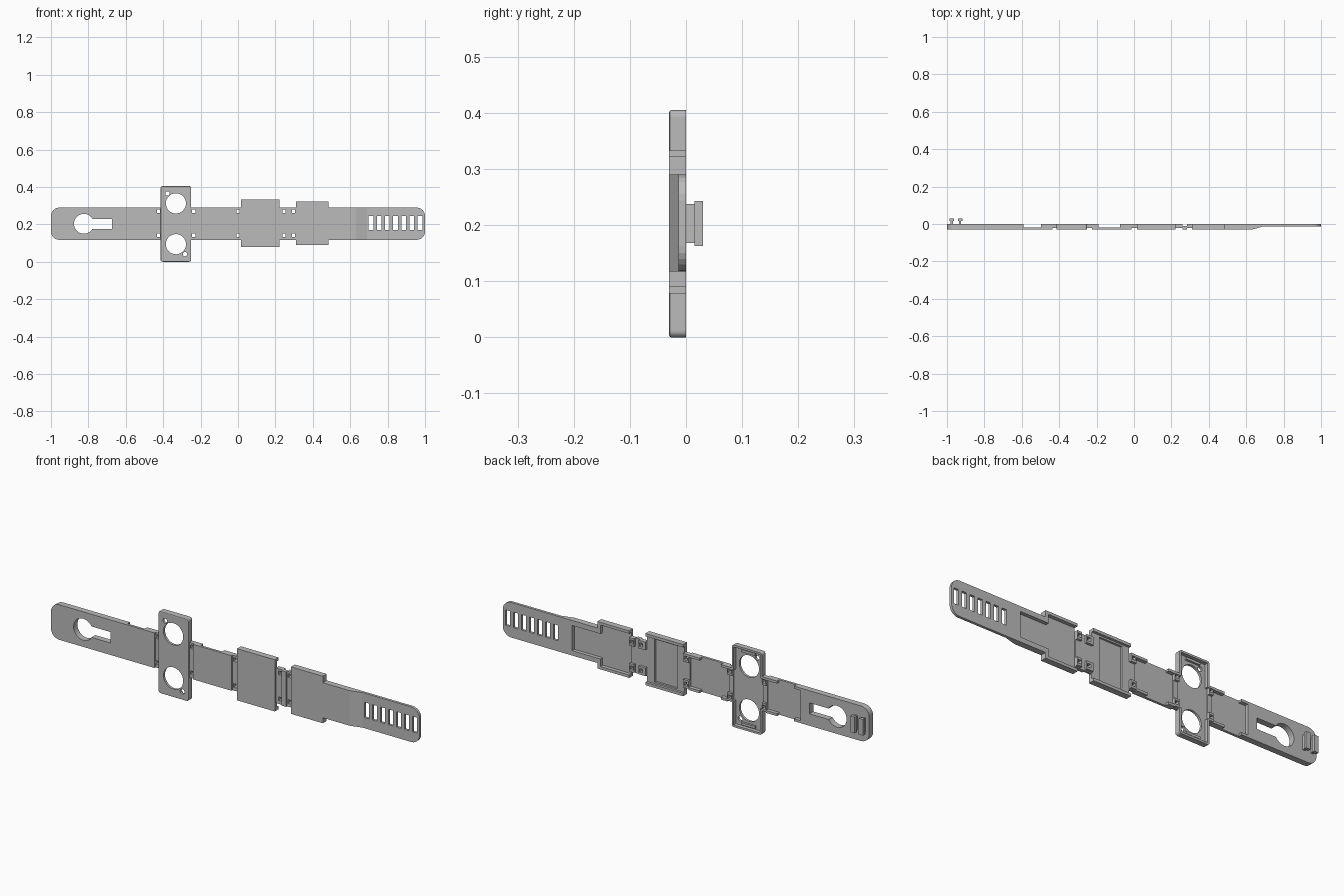
import bpy, bmesh, math

cube = bpy.data.objects.get("Cube")
if cube:
    bpy.data.objects.remove(cube, do_unlink=True)

grey = bpy.data.materials.new("matte_grey")
grey.use_nodes = True
grey.diffuse_color = (0.5, 0.5, 0.5, 1)
grey.node_tree.nodes["Principled BSDF"].inputs["Base Color"].default_value = (0.5, 0.5, 0.5, 1)

MID = 0.203             # height of the strap centre line
LOW, HIGH = 0.117, 0.29  # strap edges
FRONT, FLOOR = -0.03, -0.018


def prism(name, outline, y0=FRONT, y1=0.0, bevel=0.0):
    """Extrude an x-z outline from y0 (front) to y1 (back)."""
    bm = bmesh.new()
    front = [bm.verts.new((x, y0, z)) for x, z in outline]
    back = [bm.verts.new((x, y1, z)) for x, z in outline]
    face = bm.faces.new(front)
    bm.faces.new(back[::-1])
    n = len(outline)
    for i in range(n):
        j = (i + 1) % n
        bm.faces.new((front[i], back[i], back[j], front[j]))
    bmesh.ops.recalc_face_normals(bm, faces=bm.faces)
    if bevel:
        bmesh.ops.bevel(bm, geom=list(face.edges), offset=bevel, segments=2,
                        profile=0.5, affect='EDGES')
    mesh = bpy.data.meshes.new(name)
    bm.to_mesh(mesh)
    bm.free()
    mesh.materials.append(grey)
    ob = bpy.data.objects.new(name, mesh)
    bpy.context.collection.objects.link(ob)
    return ob


def rect(x0, x1, z0, z1, left=0.0, right=0.0):
    """Rectangle outline with rounded left and right corners."""
    pts = []
    for x, z, r, a in ((x0 + left, z0 + left, left, 180), (x1 - right, z0 + right, right, 270),
                       (x1 - right, z1 - right, right, 0), (x0 + left, z1 - left, left, 90)):
        steps = range(0, 91, 15) if r else [0]
        pts += [(x + r * math.cos(math.radians(a + s)), z + r * math.sin(math.radians(a + s)))
                for s in steps]
    return pts


def circle(x, z, r, n=32):
    return [(x + r * math.cos(i * math.tau / n), z + r * math.sin(i * math.tau / n))
            for i in range(n)]


def cut(ob, outline, y0=-0.1, y1=0.1):
    """Subtract an extruded outline from a part."""
    cutter = prism("cutter", outline, y0, y1)
    cutter.hide_render = True
    mod = ob.modifiers.new("cut", 'BOOLEAN')
    mod.operation, mod.solver, mod.object = 'DIFFERENCE', 'EXACT', cutter
    deps = bpy.context.evaluated_depsgraph_get()
    old = ob.data
    ob.data = bpy.data.meshes.new_from_object(ob.evaluated_get(deps))
    ob.modifiers.clear()
    bpy.data.meshes.remove(old)
    bpy.data.objects.remove(cutter, do_unlink=True)


# Buckle end with keyhole
buckle = prism("buckle_end", rect(-1, -0.625, LOW, HIGH, left=0.045))
cut(buckle, circle(-0.824, MID, 0.053))
cut(buckle, rect(-0.80, -0.674, MID - 0.027, MID + 0.027))

# T-shaped fastening prongs
for i, x in enumerate((-0.975, -0.93)):
    prism(f"prong_stem_{i}", rect(x - 0.006, x + 0.006, 0.168, 0.238), -0.002, 0.016)
    prism(f"prong_head_{i}", rect(x - 0.012, x + 0.012, 0.163, 0.243), 0.015, 0.03)

# Thin strap segments, with short lips along both edges
for name, x0, x1 in (("outer", -0.625, -0.436), ("inner", -0.225, -0.014)):
    prism(f"{name}_segment", rect(x0, x1, LOW, HIGH), FRONT, FLOOR)
    for i, (a, b) in enumerate(((x0, x0 + 0.035), (x1 - 0.06, x1))):
        for side, z in (("lower", LOW), ("upper", HIGH - 0.012)):
            prism(f"{name}_{side}_lip_{i}", rect(a, b, z, z + 0.012), FLOOR, 0)

# Recessed connectors with a pair of anchor blocks and square eyelets
for i, (x0, x1, hole) in enumerate(((-0.436, -0.414, -0.425), (-0.25, -0.225, -0.236),
                                    (-0.014, 0.016, 0.0), (0.222, 0.259, 0.246),
                                    (0.284, 0.31, 0.297))):
    link = prism(f"connector_{i}", rect(x0, x1, LOW, HIGH), -0.022, -0.012)
    for z in (0.142, 0.27):
        block = prism(f"anchor_block_{i}", rect(x0, x1, z - 0.02, z + 0.02), -0.022, 0)
        eyelet = rect(hole - 0.009, hole + 0.009, z - 0.009, z + 0.009)
        cut(block, eyelet)
        cut(link, eyelet)
prism("connector_bridge", rect(0.259, 0.284, LOW, HIGH), FRONT, -0.012)

# Cross plate: hollow back, two round openings and two pin holes
cross = prism("cross_plate", rect(-0.414, -0.25, 0, 0.405, 0.012, 0.012), bevel=0.004)
cut(cross, rect(-0.404, -0.26, 0.01, 0.395), FLOOR, 0.1)
cut(cross, rect(-0.5, -0.2, LOW + 0.01, HIGH - 0.01), FLOOR, 0.1)
for s in (-1, 1):
    cut(cross, circle(-0.332, MID + s * 0.109, 0.054))
    cut(cross, circle(-0.33 - s * 0.047, MID + s * 0.162, 0.012, 16))
    z = MID + s * 0.18
    prism("cross_ledge", rect(-0.37, -0.295, z - 0.006, z + 0.006), FLOOR, -0.008)

# Large box, open at the back with a nested tray
large = prism("large_box", rect(0.016, 0.222, 0.078, 0.333))
cut(large, rect(-0.1, 0.3, 0.092, 0.319), -0.012, 0.1)
cut(large, rect(0.055, 0.18, 0.1, 0.311), -0.022, 0.1)

# Small box, open at the back
small = prism("small_box", rect(0.31, 0.484, 0.09, 0.322))
cut(small, rect(0.28, 0.468, 0.104, 0.308), FLOOR, 0.1)
cut(small, rect(0.46, 0.6, MID - 0.062, MID + 0.062), FLOOR, 0.1)

# Solid strap behind the small box, with a shallow pocket in its back
pocket = prism("pocket_segment", rect(0.484, 0.63, LOW, HIGH))
cut(pocket, rect(0.4, 0.622, MID - 0.062, MID + 0.062), FLOOR, 0.1)

# Thin slotted tail, with a ramp leading down to it
tail = prism("slotted_tail", rect(0.63, 1, LOW, HIGH, right=0.045), -0.013, 0)
for i in range(7):
    x = 0.711 + i * 0.0437
    cut(tail, rect(x - 0.0125, x + 0.0125, 0.169, 0.245))
ramp = prism("tail_ramp", rect(0.63, 0.69, LOW, HIGH), FRONT, -0.013)
for v in ramp.data.vertices:
    if v.co.x > 0.66 and v.co.y < -0.02:
        v.co.y = -0.0135
